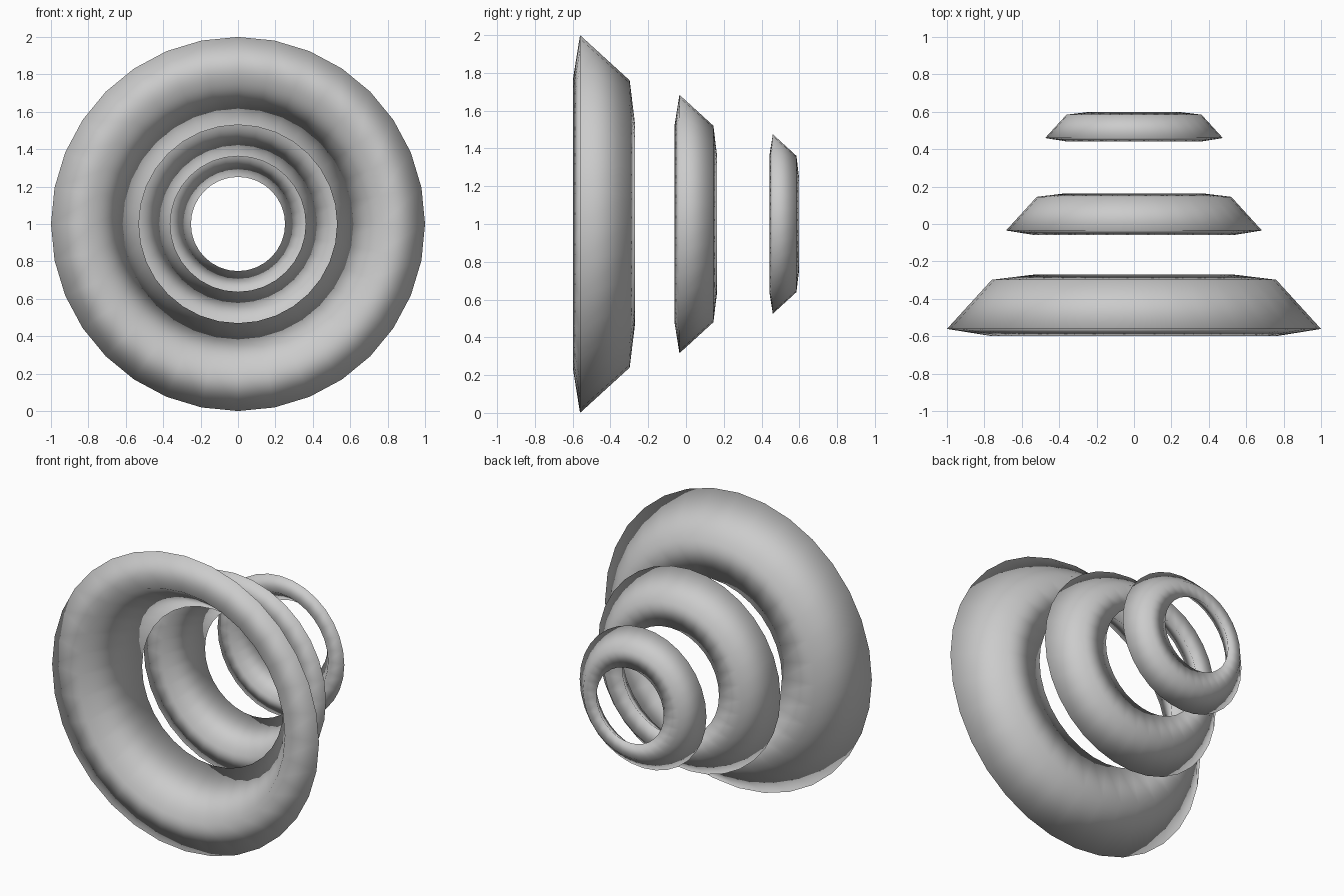
import bpy, bmesh
from math import cos, sin, tau

cube = bpy.data.objects.get("Cube")
if cube:
    bpy.data.objects.remove(cube)

SEGMENTS = 32
# Four-sided ring section: (radius, depth behind the front edge)
SECTION = [(1.0, 0.037), (0.76, 0.30), (0.53, 0.328), (0.77, 0.0)]

grey = bpy.data.materials.new("light grey")
grey.use_nodes = True
grey.diffuse_color = (0.6, 0.6, 0.6, 1)
grey.node_tree.nodes["Principled BSDF"].inputs["Base Color"].default_value = (0.6, 0.6, 0.6, 1)


def make_ring(name, scale, front_y):
    """Sweep the section around the front-to-back axis."""
    bm = bmesh.new()
    loops = []
    for i in range(SEGMENTS):
        a = tau * i / SEGMENTS
        loops.append([bm.verts.new((r * scale * cos(a), front_y + d * scale, 1 + r * scale * sin(a)))
                      for r, d in SECTION])
    for i, loop in enumerate(loops):
        following = loops[(i + 1) % SEGMENTS]
        for j in range(len(SECTION)):
            k = (j + 1) % len(SECTION)
            bm.faces.new((loop[j], loop[k], following[k], following[j])).smooth = True
    bmesh.ops.recalc_face_normals(bm, faces=bm.faces)
    mesh = bpy.data.meshes.new(name)
    bm.to_mesh(mesh)
    bm.free()
    mesh.materials.append(grey)
    bpy.context.collection.objects.link(bpy.data.objects.new(name, mesh))


# Three rings, shrinking towards the back
make_ring("large_front_ring", 1.0, -0.598)
make_ring("middle_ring", 0.684, -0.06)
make_ring("small_back_ring", 0.475, 0.442)
